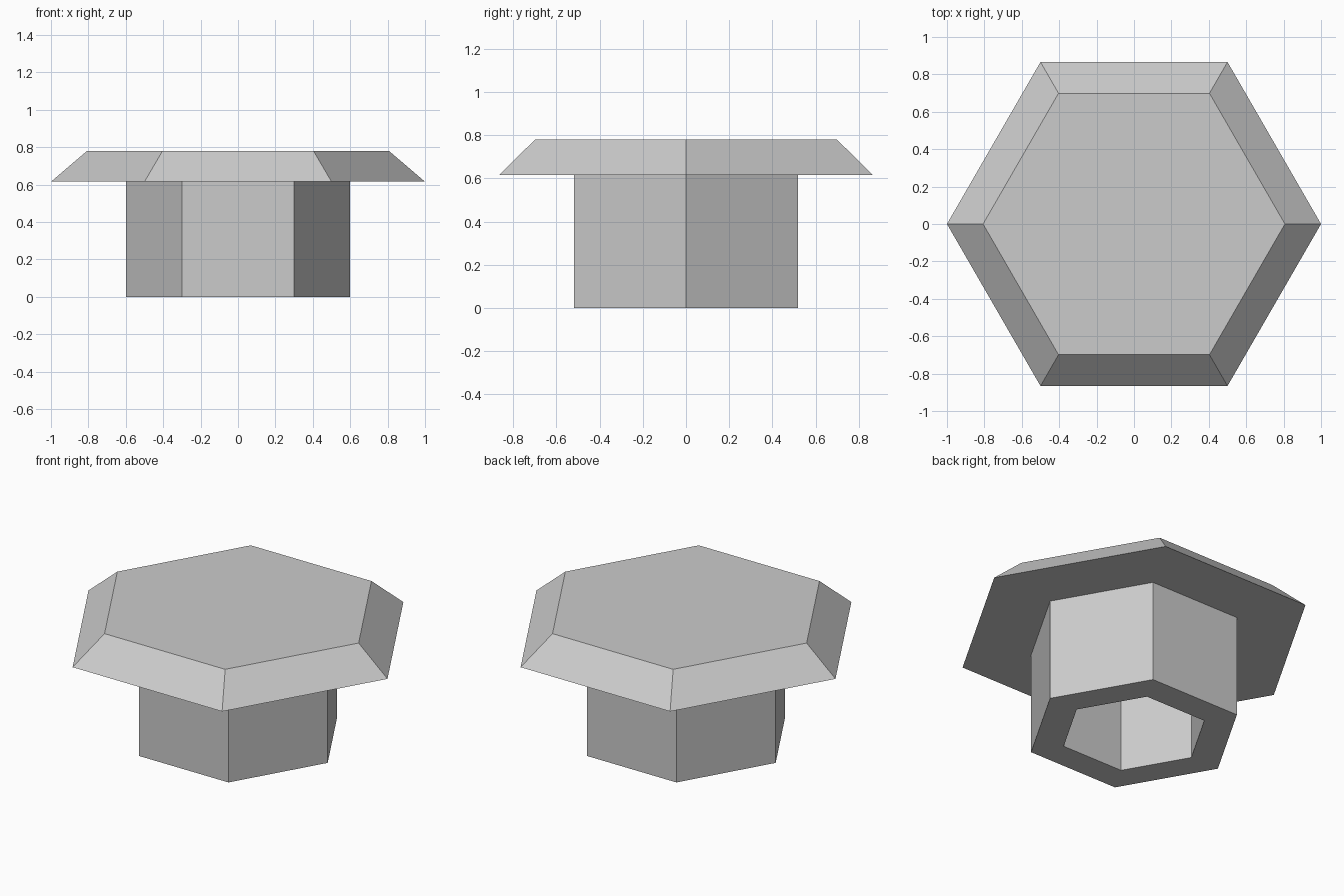
import bpy, bmesh
from math import cos, sin, pi

cube = bpy.data.objects.get("Cube")
if cube:
    bpy.data.objects.remove(cube, do_unlink=True)

# One plain grey for the whole model
grey = bpy.data.materials.new("light_grey")
grey.use_nodes = True
colour = (0.6, 0.6, 0.6, 1)
grey.diffuse_color = colour
grey.node_tree.nodes["Principled BSDF"].inputs["Base Color"].default_value = colour

SIDES = 6
STEM_TOP = 0.615
HEIGHT = 0.78


def hex_shell(name, profile, closed_ends):
    """Sweep (radius, height) points around z as a six-sided shell."""
    bm = bmesh.new()
    rings = []
    for radius, z in profile:
        rings.append([bm.verts.new((radius * cos(2 * pi * i / SIDES),
                                    radius * sin(2 * pi * i / SIDES), z))
                      for i in range(SIDES)])
    for lower, upper in zip(rings, rings[1:]):
        for i in range(SIDES):
            j = (i + 1) % SIDES
            bm.faces.new((lower[i], lower[j], upper[j], upper[i]))
    if closed_ends:
        bm.faces.new(rings[0][::-1])
        bm.faces.new(rings[-1])
    mesh = bpy.data.meshes.new(name)
    bm.to_mesh(mesh)
    bm.free()
    mesh.materials.append(grey)
    obj = bpy.data.objects.new(name, mesh)
    bpy.context.collection.objects.link(obj)
    return obj


# Wide cap with bevelled sides
hex_shell("cap", [(1.0, STEM_TOP), (0.807, HEIGHT)], True)

# Hollow stem: inner wall down, bottom rim, outer wall up
hex_shell("stem", [(0.41, STEM_TOP), (0.41, 0), (0.6, 0), (0.6, STEM_TOP)], False)
